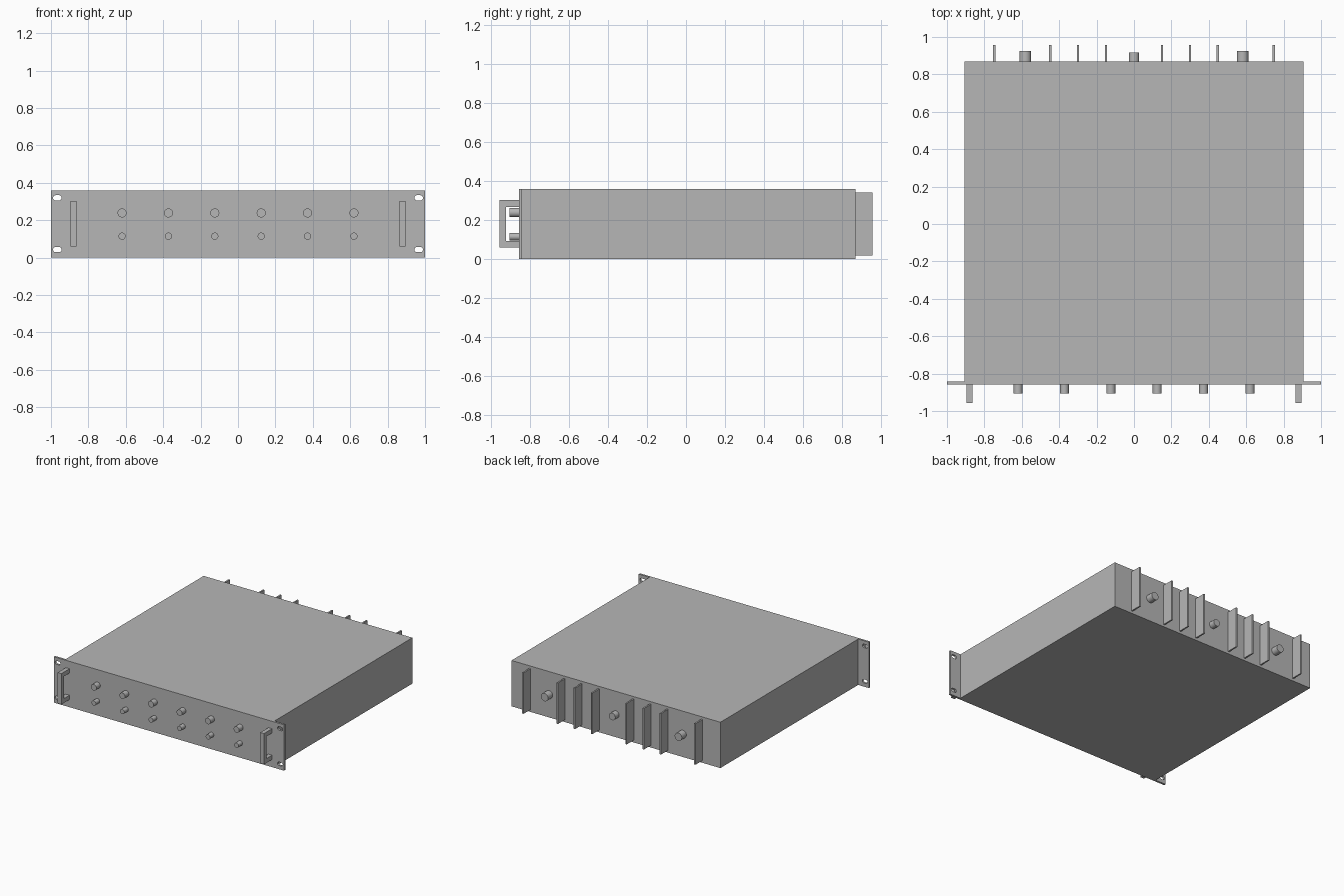
import bpy, bmesh, math
from mathutils import Matrix, Vector

cube = bpy.data.objects.get("Cube")
if cube:
    bpy.data.objects.remove(cube, do_unlink=True)

# Single grey finish
grey = bpy.data.materials.new("plain grey")
grey.use_nodes = True
tone = (0.47, 0.47, 0.47, 1)
grey.diffuse_color = tone
grey.node_tree.nodes["Principled BSDF"].inputs["Base Color"].default_value = tone

HEIGHT = 0.36
PANEL_FRONT, PANEL_BACK, BODY_BACK = -0.857, -0.841, 0.869


def finish(name, bm):
    bmesh.ops.recalc_face_normals(bm, faces=bm.faces)
    mesh = bpy.data.meshes.new(name)
    bm.to_mesh(mesh)
    bm.free()
    mesh.materials.append(grey)
    obj = bpy.data.objects.new(name, mesh)
    bpy.context.collection.objects.link(obj)
    return obj


def activate(obj):
    bpy.ops.object.select_all(action='DESELECT')
    obj.select_set(True)
    bpy.context.view_layer.objects.active = obj


def box(name, low, high):
    low, high = Vector(low), Vector(high)
    bm = bmesh.new()
    bmesh.ops.create_cube(bm, size=1, matrix=Matrix.Translation(
        (low + high) / 2) @ Matrix.Diagonal((*(high - low), 1)))
    return finish(name, bm)


def cylinder(name, x, z, radius, y0, y1):
    bm = bmesh.new()
    bmesh.ops.create_cone(
        bm, cap_ends=True, segments=32, radius1=radius, radius2=radius, depth=y1 - y0,
        matrix=Matrix.Translation((x, (y0 + y1) / 2, z)) @ Matrix.Rotation(math.pi / 2, 4, 'X'))
    obj = finish(name, bm)
    activate(obj)
    bpy.ops.object.shade_smooth_by_angle()
    return obj


def prism(bm, points, offset):
    face = bm.faces.new([bm.verts.new(p) for p in points])
    out = bmesh.ops.extrude_face_region(bm, geom=[face])
    bmesh.ops.translate(bm, vec=offset,
                        verts=[v for v in out["geom"] if isinstance(v, bmesh.types.BMVert)])


# Chassis and front panel
box("chassis", (-0.907, PANEL_BACK, 0), (0.907, BODY_BACK, HEIGHT))
panel = box("front_panel", (-1, PANEL_FRONT, 0), (1, PANEL_BACK, HEIGHT))

# Rounded mounting slots cut through the panel ears
bm = bmesh.new()
for side in (-1, 1):
    for z in (0.043, 0.32):
        points = []
        for end in (0, 1):
            for i in range(9):
                a = -math.pi / 2 + math.pi * (i / 8 + end)
                points.append((side * 0.966 + (1 - 2 * end) * 0.009 + 0.014 * math.cos(a),
                               PANEL_FRONT - 0.02, z + 0.014 * math.sin(a)))
        prism(bm, points, (0, 0.06, 0))
cutter = finish("slot_cutter", bm)
cutter.hide_render = True
cut = panel.modifiers.new("slots", 'BOOLEAN')
cut.operation = 'DIFFERENCE'
cut.solver = 'EXACT'
cut.object = cutter
activate(panel)
bpy.ops.object.modifier_apply(modifier=cut.name)
bpy.data.objects.remove(cutter, do_unlink=True)

# Squared pull handles
for side, label in ((-1, "right"), (1, "left")):
    outline = [(PANEL_FRONT, 0.06), (-0.958, 0.06), (-0.958, 0.302), (PANEL_FRONT, 0.302),
               (PANEL_FRONT, 0.268), (-0.924, 0.268), (-0.924, 0.094), (PANEL_FRONT, 0.094)]
    bm = bmesh.new()
    prism(bm, [(side * 0.88 - 0.016, y, z) for y, z in outline], (0.032, 0, 0))
    finish(label + "_handle", bm)

# Two rows of knobs
for i in range(6):
    x = -0.62 + 0.248 * i
    cylinder(f"upper_knob_{i + 1}", x, 0.239, 0.024, -0.905, PANEL_FRONT)
    cylinder(f"lower_knob_{i + 1}", x, 0.115, 0.019, -0.905, PANEL_FRONT)

# Rear fins and connectors
for side, label in ((-1, "right"), (1, "left")):
    for i, x in enumerate((0.15, 0.299, 0.448, 0.747)):
        box(f"{label}_fin_{i + 1}", (side * x - 0.006, BODY_BACK, 0.019),
            (side * x + 0.006, 0.958, 0.341))
    cylinder(label + "_connector", side * 0.581, 0.18, 0.031, BODY_BACK, 0.926)
cylinder("middle_connector", 0, 0.18, 0.028, BODY_BACK, 0.917)
